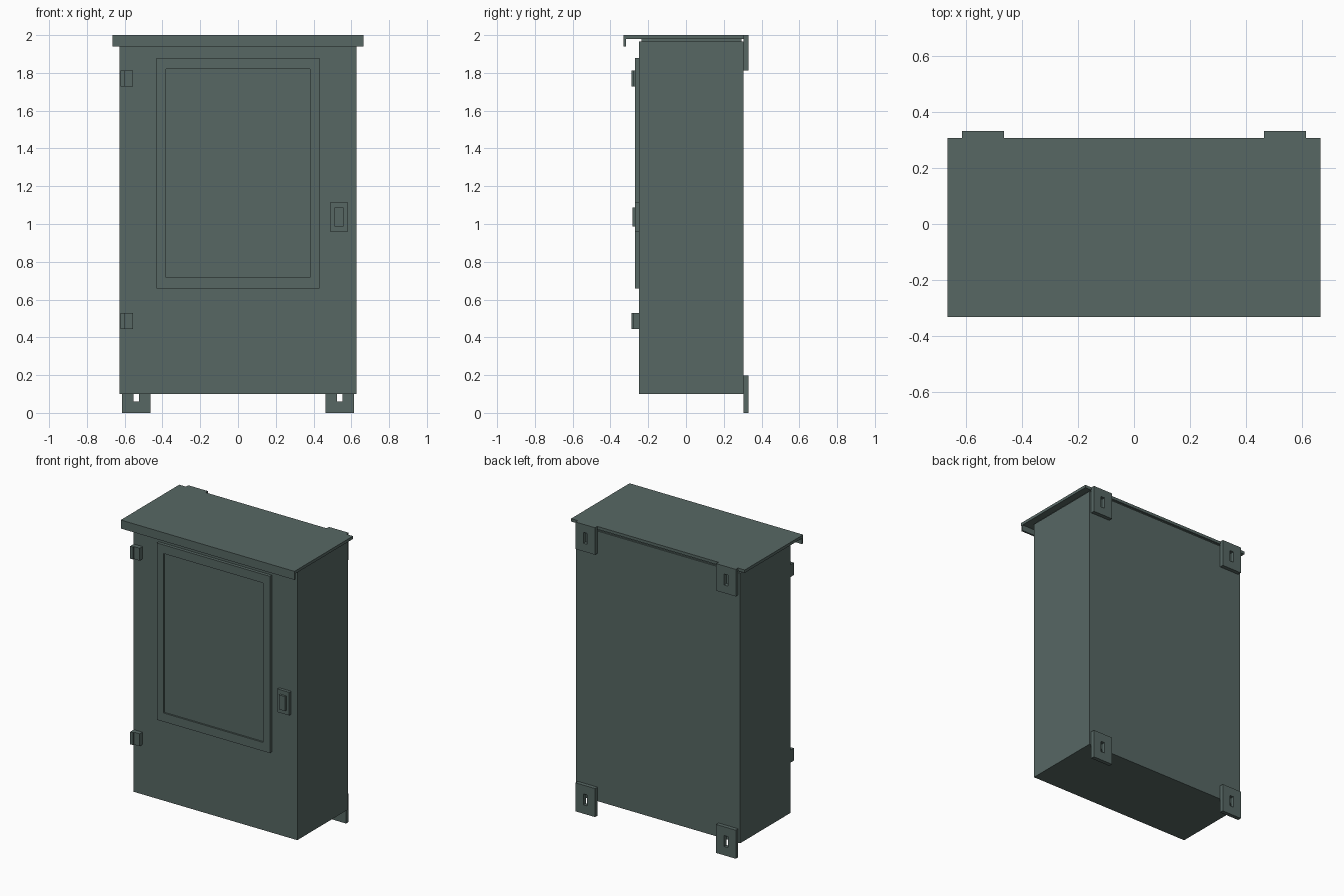
import bpy, bmesh

if "Cube" in bpy.data.objects:
    bpy.data.objects.remove(bpy.data.objects["Cube"])

paint = bpy.data.materials.new("grey_green_paint")
paint.diffuse_color = (0.095, 0.137, 0.127, 1)
paint.use_nodes = True
paint.node_tree.nodes["Principled BSDF"].inputs["Base Color"].default_value = paint.diffuse_color


def finish(name, bm):
    bmesh.ops.recalc_face_normals(bm, faces=bm.faces)
    me = bpy.data.meshes.new(name)
    bm.to_mesh(me)
    bm.free()
    me.materials.append(paint)
    ob = bpy.data.objects.new(name, me)
    bpy.context.collection.objects.link(ob)
    return ob


def box(name, x0, x1, y0, y1, z0, z1):
    bm = bmesh.new()
    bmesh.ops.create_cube(bm, size=1)
    for v in bm.verts:
        v.co = (x1 if v.co.x > 0 else x0,
                y1 if v.co.y > 0 else y0,
                z1 if v.co.z > 0 else z0)
    return finish(name, bm)


def framed_plate(name, outer, inner, y0, y1, floor=None):
    """Plate in the xz plane with a slot cut through, or a recess if floor is given."""
    def ring(bm, r, y):
        x0, x1, z0, z1 = r
        return [bm.verts.new((x, y, z)) for x, z in
                ((x0, z0), (x1, z0), (x1, z1), (x0, z1))]
    bm = bmesh.new()
    loops = [ring(bm, outer, y1), ring(bm, outer, y0), ring(bm, inner, y0),
             ring(bm, inner, y1 if floor is None else floor)]
    pairs = list(zip(loops, loops[1:]))
    if floor is None:
        pairs.append((loops[3], loops[0]))
    else:
        bm.faces.new(loops[0])
        bm.faces.new(loops[3])
    for a, b in pairs:
        for i in range(4):
            j = (i + 1) % 4
            bm.faces.new((a[i], a[j], b[j], b[i]))
    return finish(name, bm)


# cabinet body and the spacer that carries the roof
box("cabinet_body", -0.627, 0.627, -0.248, 0.305, 0.10, 1.967)
box("roof_spacer", -0.615, 0.615, -0.236, 0.293, 1.967, 1.98)

# overhanging rain roof with front lip
box("roof_plate", -0.664, 0.664, -0.332, 0.307, 1.98, 2.0)
box("roof_front_lip", -0.664, 0.664, -0.330, -0.318, 1.94, 1.98)

# raised door panel with shallow recess
framed_plate("door_panel", (-0.432, 0.432, 0.658, 1.88),
             (-0.382, 0.382, 0.718, 1.82), -0.27, -0.248, floor=-0.258)

# hinges
for label, z in (("lower", 0.487), ("upper", 1.77)):
    box(label + "_hinge_plate", -0.60, -0.557, -0.279, -0.248, z - 0.043, z + 0.043)
    box(label + "_hinge_barrel", -0.623, -0.60, -0.288, -0.248, z - 0.043, z + 0.043)

# latch
box("latch_plate", 0.49, 0.58, -0.269, -0.248, 0.957, 1.117)
box("latch_handle", 0.512, 0.558, -0.284, -0.269, 0.987, 1.087)

# slotted wall mounting brackets at the four back corners
for side, x in (("left", -0.538), ("right", 0.538)):
    for level, z0, z1 in (("lower", 0.0, 0.197), ("upper", 1.813, 2.0)):
        zc = (z0 + z1) / 2
        framed_plate(f"{level}_{side}_bracket", (x - 0.075, x + 0.075, z0, z1),
                     (x - 0.014, x + 0.014, zc - 0.038, zc + 0.038), 0.305, 0.332)
